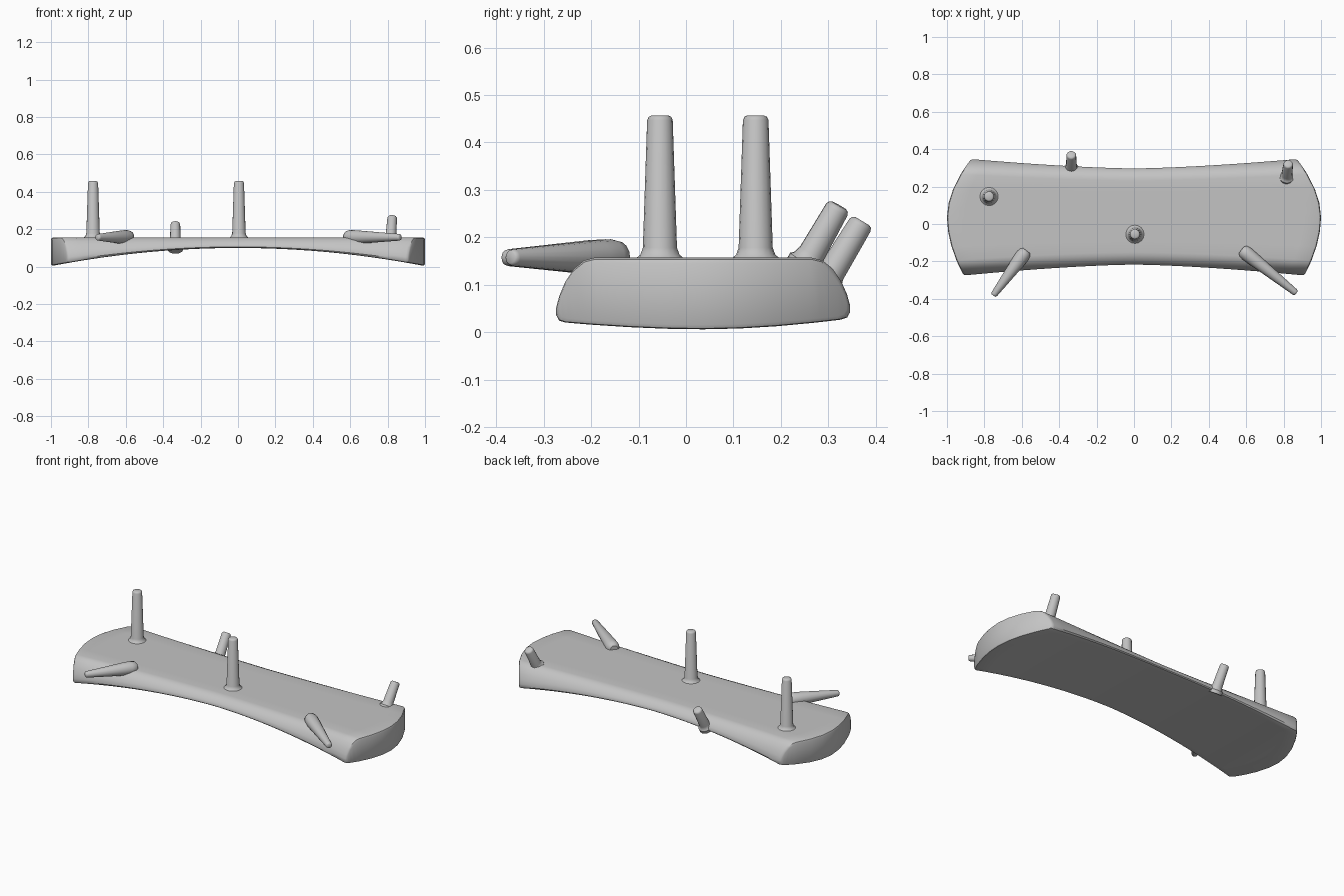
import bpy, bmesh, math
from mathutils import Vector

cube = bpy.data.objects.get("Cube")
if cube:
    bpy.data.objects.remove(cube, do_unlink=True)

# Single plain grey
grey = bpy.data.materials.new("plain_grey")
grey.use_nodes = True
grey.diffuse_color = (0.55, 0.55, 0.55, 1)
bsdf = grey.node_tree.nodes["Principled BSDF"]
bsdf.inputs["Base Color"].default_value = (0.55, 0.55, 0.55, 1)
bsdf.inputs["Roughness"].default_value = 0.7


def finish(name, bm, angle):
    bmesh.ops.recalc_face_normals(bm, faces=bm.faces)
    mesh = bpy.data.meshes.new(name)
    bm.to_mesh(mesh)
    bm.free()
    mesh.materials.append(grey)
    obj = bpy.data.objects.new(name, mesh)
    bpy.context.collection.objects.link(obj)
    bpy.ops.object.select_all(action="DESELECT")
    obj.select_set(True)
    bpy.context.view_layer.objects.active = obj
    bpy.ops.object.shade_smooth_by_angle(angle=math.radians(angle))
    return obj


# Holder body: arched block, lofted along x from one cross-section
TOP = 0.157
half = [(0, 1, 0), (0.25, 1, 0), (0.5, 1, 0), (0.74, 1, 0), (0.81, 0.96, 0),
        (0.88, 0.83, 0), (0.94, 0.62, 0), (0.98, 0.4, 0.02), (1, 0.22, 0.1)]
profile = [(-t, a, b) for t, a, b in reversed(half[1:])] + half


def body_point(s, t, h):
    spread = abs(s) ** 1.5
    back, front = 0.297 + 0.05 * spread, -0.217 - 0.058 * spread
    y = (back + front) / 2 + t * (back - front) / 2
    # ends bulge outwards in plan
    x = s * (1 - (0.13 if t > 0 else 0.09) * abs(t) ** 1.9)
    low = 0.1 - 0.097 * x * x
    return Vector((x, y, low + h * (TOP - low)))


bm = bmesh.new()
inner = [i / 12 * 0.985 for i in range(-12, 13)]
stations = [(-1, 0.08)] + [(-0.996, 0.025)] + [(s, 0) for s in inner] + [(0.996, 0.025), (1, 0.08)]
rings = []
for s, inset in stations:
    top = [bm.verts.new(body_point(s, t * (1 - inset / 3), a + (0.5 - a) * inset * 2))
           for t, a, b in profile]
    bottom = [bm.verts.new(body_point(s, t * (1 - inset / 3), b + (0.5 - b) * inset * 2))
              for t, a, b in profile]
    rings.append((top, bottom))
n = len(profile)
for (t0, b0), (t1, b1) in zip(rings, rings[1:]):
    loop0, loop1 = t0 + b0[::-1], t1 + b1[::-1]
    for i in range(2 * n):
        j = (i + 1) % (2 * n)
        bm.faces.new((loop0[i], loop0[j], loop1[j], loop1[i]))
for t, b in (rings[0], rings[-1]):
    for i in range(n - 1):
        bm.faces.new((t[i], t[i + 1], b[i + 1], b[i]))
finish("arched_body", bm, 32)


# Pegs: tapered pins with a softened tip and either a flared or a rounded root
def peg(name, base, tip, r_base, r_tip, root, sides=16):
    base, tip = Vector(base), Vector(tip)
    axis = tip - base
    length = axis.length
    turn = axis.to_track_quat("Z", "Y")
    steps = root + [(length - 0.01, r_tip), (length - 0.003, r_tip * 0.88), (length, r_tip * 0.65)]
    bm = bmesh.new()
    loops = []
    for d, r in steps:
        loops.append([bm.verts.new(base + turn @ Vector((
            r * math.cos(k * math.tau / sides), r * math.sin(k * math.tau / sides), d)))
            for k in range(sides)])
    for a, b in zip(loops, loops[1:]):
        for k in range(sides):
            m = (k + 1) % sides
            bm.faces.new((a[k], a[m], b[m], b[k]))
    bm.faces.new(loops[0])
    bm.faces.new(loops[-1])
    return finish(name, bm, 40)


def flared(r, start):
    return [(0, r * 1.4), (start, r * 1.4), (start + 0.007, r * 1.15), (start + 0.022, r)]


# Upright pegs
for name, x, y in (("upright_peg_right", -0.775, 0.147), ("upright_peg_centre", 0.005, -0.055)):
    peg(name, (x, y, 0.14), (x, y, 0.457), 0.036, 0.027, flared(0.036, 0.016))

# Front pegs, lying outwards
lying = [(0, 0.022), (0.012, 0.034), (0.035, 0.038), (0.08, 0.036)]
peg("front_peg_right", (-0.575, -0.142, 0.158), (-0.752, -0.382, 0.157), 0.038, 0.018, lying)
peg("front_peg_left", (0.575, -0.137, 0.158), (0.868, -0.37, 0.157), 0.038, 0.018, lying)

# Short back pegs, leaning backwards
peg("back_peg_left", (0.815, 0.245, 0.13), (0.825, 0.323, 0.267), 0.03, 0.026, flared(0.029, 0.02))
peg("back_peg_right", (-0.335, 0.285, 0.09), (-0.335, 0.372, 0.234), 0.03, 0.026, flared(0.029, 0.02))
